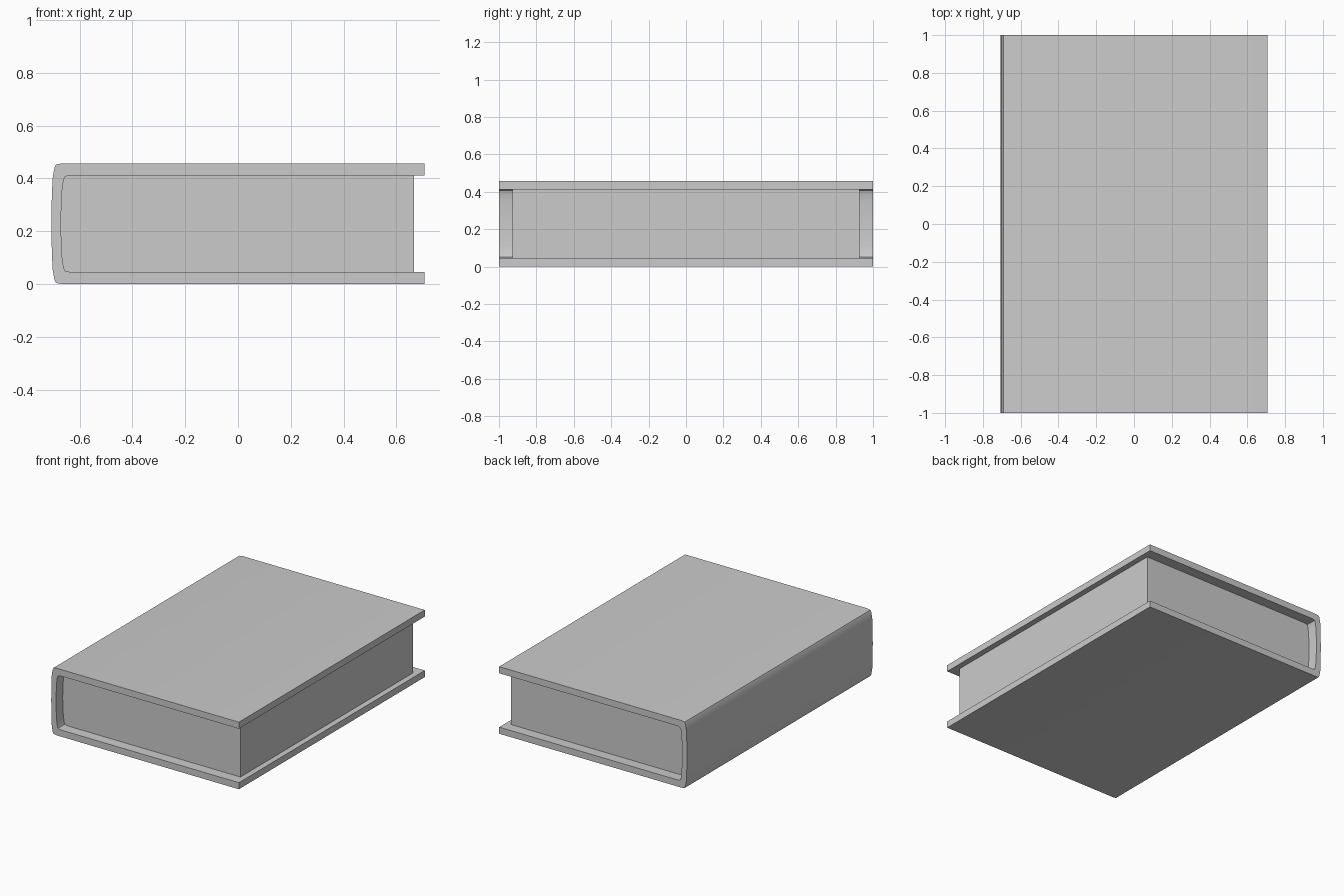
import bpy, bmesh

cube = bpy.data.objects.get("Cube")
if cube:
    bpy.data.objects.remove(cube, do_unlink=True)

HEIGHT = 0.457
MID = HEIGHT / 2

grey = bpy.data.materials.new("plain grey")
grey.use_nodes = True
grey.diffuse_color = (0.6, 0.6, 0.6, 1)
grey.node_tree.nodes["Principled BSDF"].inputs["Base Color"].default_value = (0.6, 0.6, 0.6, 1)


def mirrored(upper):
    """Complete an upper half profile with its reflection below mid height."""
    lower = [(x, HEIGHT - z) for x, z in reversed(upper) if z > MID]
    return upper + lower


def extrude_profile(name, profile, half_length):
    """Sweep an x-z outline along y into a solid."""
    bm = bmesh.new()
    face = bm.faces.new([bm.verts.new((x, -half_length, z)) for x, z in profile])
    swept = bmesh.ops.extrude_face_region(bm, geom=[face])["geom"]
    verts = [v for v in swept if isinstance(v, bmesh.types.BMVert)]
    bmesh.ops.translate(bm, verts=verts, vec=(0, 2 * half_length, 0))
    bmesh.ops.recalc_face_normals(bm, faces=bm.faces)
    mesh = bpy.data.meshes.new(name)
    bm.to_mesh(mesh)
    bm.free()
    mesh.materials.append(grey)
    obj = bpy.data.objects.new(name, mesh)
    bpy.context.collection.objects.link(obj)
    bpy.ops.object.select_all(action="DESELECT")
    bpy.context.view_layer.objects.active = obj
    obj.select_set(True)
    bpy.ops.object.shade_smooth_by_angle(angle=0.7)
    return obj


# Rounded spine, from the cover board round to the middle
outer = [(0.707, HEIGHT), (-0.668, HEIGHT), (-0.69, 0.453), (-0.696, 0.44),
         (-0.703, 0.4), (-0.706, 0.32), (-0.707, MID)]
inner = [(-0.635, 0.412), (-0.656, 0.407), (-0.661, 0.395),
         (-0.667, 0.35), (-0.672, MID)]

# Cover: two boards and the spine in one wrapped strip
inside = mirrored([(0.707, 0.412)] + inner)
extrude_profile("cover", mirrored(outer) + inside[::-1], 1.0)

# Page block, set back from the cover edges and filling the spine
extrude_profile("page_block", mirrored([(0.668, 0.412)] + inner), 0.927)
